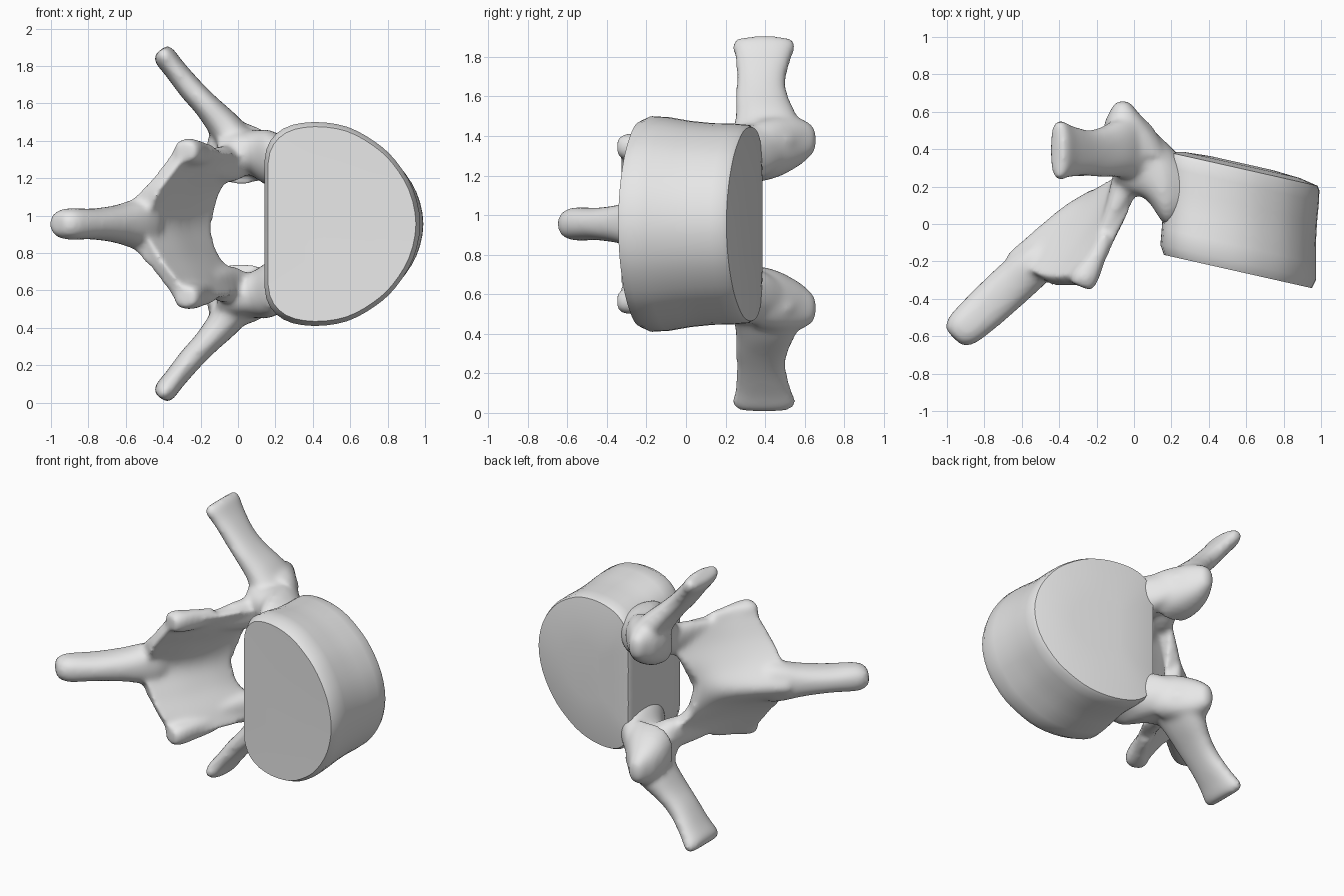
import bpy, bmesh, math
from mathutils import Vector

if "Cube" in bpy.data.objects:
    bpy.data.objects.remove(bpy.data.objects["Cube"])

MID = 0.955  # height of the mirror plane

bone = bpy.data.materials.new("bone_grey")
bone.diffuse_color = (0.8, 0.8, 0.8, 1)
bone.use_nodes = True
bone.node_tree.nodes["Principled BSDF"].inputs["Base Color"].default_value = bone.diffuse_color


def resample(rows, n, closed=False):
    """Catmull-Rom interpolation through equal-length tuples, n steps per span."""
    m, out = len(rows), []
    at = (lambda i: rows[i % m]) if closed else (lambda i: rows[max(0, min(m - 1, i))])
    for i in range(m if closed else m - 1):
        for k in range(n):
            t = k / n
            out.append(tuple(
                0.5 * (2 * b + (c - a) * t + (2 * a - 5 * b + 4 * c - d) * t * t
                       + (3 * b - a - 3 * c + d) * t ** 3)
                for a, b, c, d in zip(at(i - 1), at(i), at(i + 1), at(i + 2))))
    if not closed:
        out.append(tuple(rows[-1]))
    return out


def skin(bm, rings):
    """Bridge closed rings of points and cap both ends."""
    vs = [[bm.verts.new(p) for p in r] for r in rings]
    n = len(vs[0])
    for a, b in zip(vs, vs[1:]):
        for i in range(n):
            j = (i + 1) % n
            bm.faces.new((a[i], a[j], b[j], b[i]))
    bm.faces.new(vs[0][::-1])
    bm.faces.new(vs[-1])


def tube(bm, stations, axis_a, axis_b, sign=1):
    """Loft of ellipses; station = (x, y, z offset, half size a, half size b)."""
    A, B = Vector(axis_a).normalized(), Vector(axis_b).normalized()
    rings = []
    for x, y, z, a, b in resample(stations, 4):
        ring = []
        for k in range(20):
            th = 2 * math.pi * k / 20
            c, s = math.cos(th), math.sin(th)
            c = math.copysign(abs(c) ** 0.85, c)
            s = math.copysign(abs(s) ** 0.85, s)
            p = Vector((x, y, z)) + A * (a * c) + B * (b * s)
            ring.append((p.x, p.y, MID + sign * p.z))
        rings.append(ring)
    skin(bm, rings)


def finish(bm, name):
    bmesh.ops.recalc_face_normals(bm, faces=bm.faces)
    me = bpy.data.meshes.new(name)
    bm.to_mesh(me)
    bm.free()
    ob = bpy.data.objects.new(name, me)
    bpy.context.collection.objects.link(ob)
    me.materials.append(bone)
    return ob


# --- vertebral body: D-shaped drum with tilted ends and a slight waist ---
half = [(0.14, 0.0), (0.14, 0.2), (0.15, 0.4), (0.24, 0.51), (0.4, 0.545),
        (0.58, 0.52), (0.73, 0.44), (0.84, 0.34), (0.935, 0.185), (0.972, 0.0)]
outline = resample(half + [(x, -z) for x, z in half[-2:0:-1]], 3, closed=True)
# (depth 0 front..1 back, x scale, z scale, dish)
layers = [(0, .5, .5, .004), (0, .95, .955, 0), (.09, 1, 1, 0), (.25, .99, .99, 0),
          (.45, .98, .955, 0), (.65, .985, .935, 0), (.85, 1, .93, 0),
          (.96, 1, .92, 0), (1, .975, .9, 0), (1, .75, .68, .02), (1, .4, .36, .03)]
rings = []
for t, sx, sz, dish in layers:
    ring = []
    for px, pz in outline:
        x = 0.555 + (px - 0.555) * sx + 0.02 * t
        yf = -0.165 - 0.225 * (x - 0.16)
        yb = 0.38 - 0.225 * (x - 0.2)
        ring.append((x, yf + (yb - yf) * t + dish, MID + pz * sz))
    rings.append(ring)
bm = bmesh.new()
skin(bm, rings)
body = finish(bm, "vertebral_body")

# --- neural arch: all processes lofted, then fused by remeshing ---
bm = bmesh.new()

# lamina: vaulted sheet with a growing outer ridge,
# rows run from the canal edge to the lower edge; last value = ridge height
rows = [
    (-.185, .155, 0, -.15, .17, .15, -.075, .215, .25, .0, .27, .34, .0),
    (-.285, .035, 0, -.25, .02, .14, -.165, .01, .28, -.085, .05, .39, .055),
    (-.395, -.11, 0, -.35, -.14, .15, -.265, -.15, .28, -.18, -.14, .395, .10),
    (-.545, -.28, 0, -.48, -.305, .155, -.385, -.31, .285, -.29, -.30, .415, .13),
]
rings = []
for r in resample(rows, 5):
    pts = [r[i:i + 3] for i in (0, 3, 6, 9)]
    line = resample([(x, y, -z) for x, y, z in pts[:0:-1]] + pts, 5)
    inner = [(x + .045, y - .027, MID + z) for x, y, z in line]
    outer = []
    for x, y, z in line:
        h = r[12] * math.exp(-(z / .13) ** 2) * .71
        outer.append((x - .045 - h, y + .027 + h, MID + z))
    rings.append(inner + outer[::-1])
skin(bm, rings)

# spinous process
tube(bm, [(-.42, -.11, 0, .05, .05), (-.48, -.165, 0, .10, .12), (-.55, -.23, 0, .117, .128),
          (-.65, -.32, 0, .12, .10), (-.78, -.44, 0, .117, .083), (-.90, -.55, 0, .105, .085),
          (-.945, -.59, 0, .085, .07), (-.965, -.608, 0, .055, .045)],
     (-1, 1, 0), (0, 0, 1))

for s in (1, -1):
    # pedicle flaring into the body
    tube(bm, [(.34, .16, .33, .12, .09), (.24, .19, .34, .18, .13), (.165, .22, .352, .225, .152),
              (.07, .325, .38, .2, .122), (-.03, .37, .39, .2, .115), (-.11, .38, .395, .15, .08)],
         (0, 1, 0), (0, 0, 1), s)
    # upper joint knob
    tube(bm, [(.02, .36, .37, .18, .16), (-.015, .46, .39, .155, .155),
              (-.045, .55, .41, .11, .13), (-.055, .60, .42, .075, .105),
              (-.06, .638, .425, .05, .075), (-.06, .658, .425, .025, .04)],
         (1, 0, 0), (0, 0, 1), s)
    # transverse process
    tube(bm, [(.06, .38, .39, .09, .17), (-.03, .41, .47, .095, .175), (-.09, .405, .545, .085, .155),
              (-.17, .385, .635, .07, .135), (-.25, .38, .72, .066, .125), (-.34, .39, .83, .06, .14),
              (-.395, .395, .90, .06, .162), (-.415, .395, .93, .04, .145)],
         (.79, 0, .61), (0, 1, 0), s)
    # web between pedicle and lamina
    tube(bm, [(.03, .33, .36, .10, .09), (-.04, .23, .325, .08, .10),
              (-.10, .09, .325, .055, .09), (-.18, -.08, .335, .03, .05)],
         (1, -.5, 0), (0, 0, 1), s)
    # lower joint lobe
    tube(bm, [(-.15, -.06, .375, .04, .05), (-.21, -.19, .38, .055, .065),
              (-.265, -.285, .388, .075, .07), (-.285, -.335, .39, .06, .055)],
         (1, -.4, 0), (0, 0, 1), s)

arch = finish(bm, "neural_arch")
rm = arch.modifiers.new("fuse", 'REMESH')
rm.mode = 'VOXEL'
rm.voxel_size = 0.015
rm.use_smooth_shade = True
sm = arch.modifiers.new("soften", 'SMOOTH')
sm.factor = 0.5
sm.iterations = 16

# --- smooth shading, crisp rims on the body ---
bpy.ops.object.select_all(action='DESELECT')
body.select_set(True)
bpy.context.view_layer.objects.active = body
bpy.ops.object.shade_smooth_by_angle(angle=math.radians(35))
